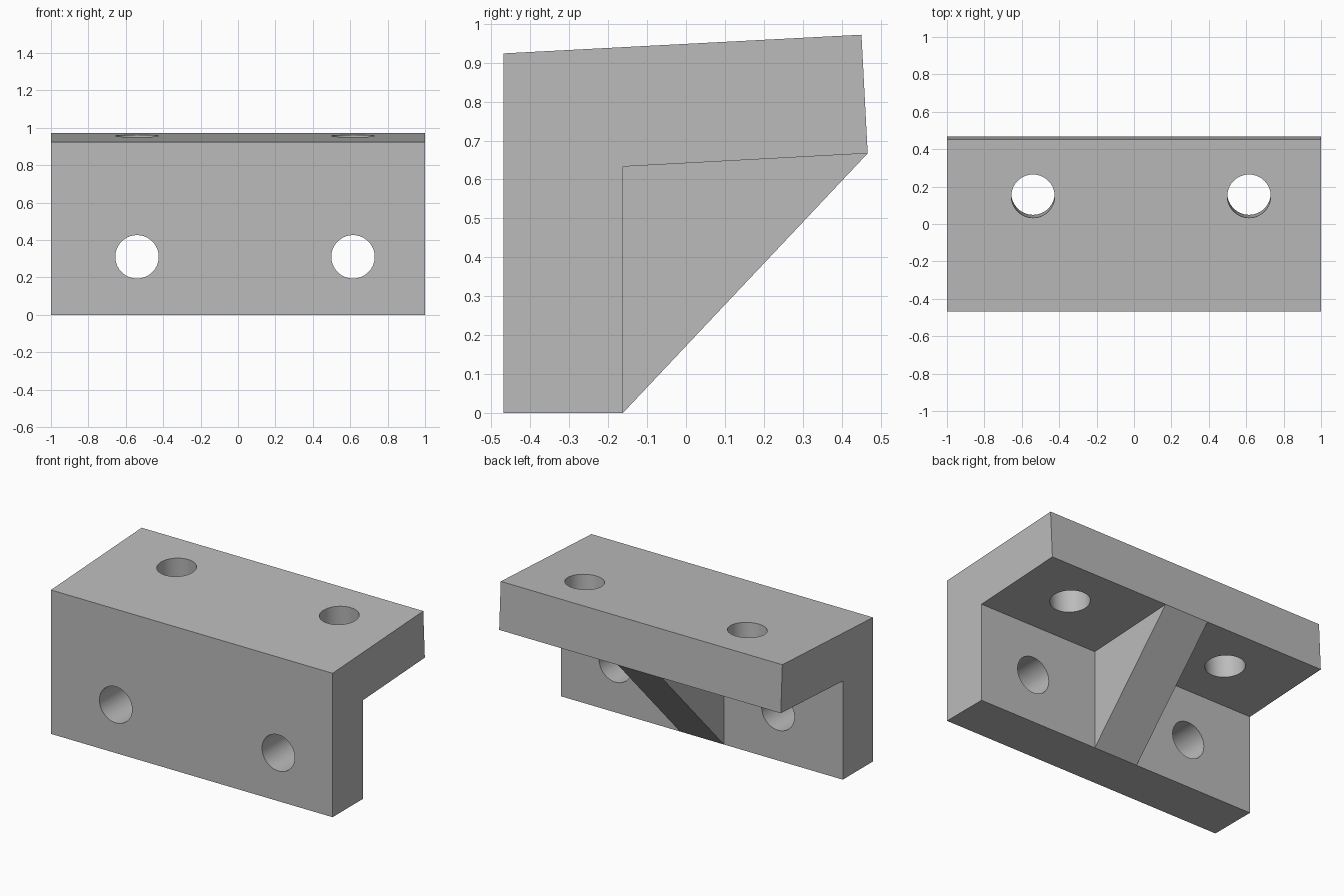
import bpy, bmesh, math
from mathutils import Vector

cube = bpy.data.objects.get("Cube")
if cube:
    bpy.data.objects.remove(cube, do_unlink=True)

grey = bpy.data.materials.new("plain_grey")
grey.use_nodes = True
grey.diffuse_color = (0.5, 0.5, 0.5, 1)
grey.node_tree.nodes["Principled BSDF"].inputs["Base Color"].default_value = grey.diffuse_color

TILT = math.radians(3)      # the shelf rises slightly towards the back
HOLE_X = (-0.54, 0.615)
HOLE_RADIUS = 0.116


def extrude_profile(name, profile, half_width):
    """Solid made by sweeping a (y, z) outline along x."""
    bm = bmesh.new()
    face = bm.faces.new([bm.verts.new((-half_width, y, z)) for y, z in profile])
    swept = bmesh.ops.extrude_face_region(bm, geom=[face])["geom"]
    verts = [v for v in swept if isinstance(v, bmesh.types.BMVert)]
    bmesh.ops.translate(bm, verts=verts, vec=(2 * half_width, 0, 0))
    bmesh.ops.recalc_face_normals(bm, faces=bm.faces)
    mesh = bpy.data.meshes.new(name)
    bm.to_mesh(mesh)
    bm.free()
    mesh.materials.append(grey)
    obj = bpy.data.objects.new(name, mesh)
    bpy.context.collection.objects.link(obj)
    return obj


def drill(target, name, centre, angle):
    """Cut a round hole whose axis is tipped about x by the angle."""
    bpy.ops.mesh.primitive_cylinder_add(vertices=64, radius=HOLE_RADIUS, depth=0.5,
                                        location=centre, rotation=(angle, 0, 0))
    cutter = bpy.context.object
    cutter.name = name
    cutter.data.materials.append(grey)
    cutter.hide_render = True
    mod = target.modifiers.new(name, "BOOLEAN")
    mod.operation = "DIFFERENCE"
    mod.solver = "EXACT"
    mod.object = cutter
    bpy.context.view_layer.objects.active = target
    bpy.ops.object.modifier_apply(modifier=mod.name)
    bpy.data.objects.remove(cutter, do_unlink=True)


# L-shaped bracket: upright plate and tilted shelf
bracket = extrude_profile("bracket", [(-0.469, 0), (-0.162, 0), (-0.162, 0.633),
                                      (0.467, 0.667), (0.451, 0.972), (-0.469, 0.924)], 1.0)

# Screw holes through both plates
for x in HOLE_X:
    drill(bracket, "wall_hole", (x, -0.315, 0.31), math.pi / 2)
    top = Vector((x, 0.149, 0.956))
    drill(bracket, "shelf_hole", top + Vector((0, math.sin(TILT), -math.cos(TILT))) * 0.15, TILT)

# Triangular rib in the inner corner, slightly embedded in the plates
rib = extrude_profile("rib", [(-0.162, 0), (0.467, 0.667), (0.2, 0.75),
                              (-0.25, 0.75), (-0.25, 0.2)], 0.156)

# Smooth hole walls, sharp edges elsewhere
bpy.ops.object.select_all(action="DESELECT")
bracket.select_set(True)
bpy.context.view_layer.objects.active = bracket
bpy.ops.object.shade_smooth_by_angle(angle=math.radians(30))
